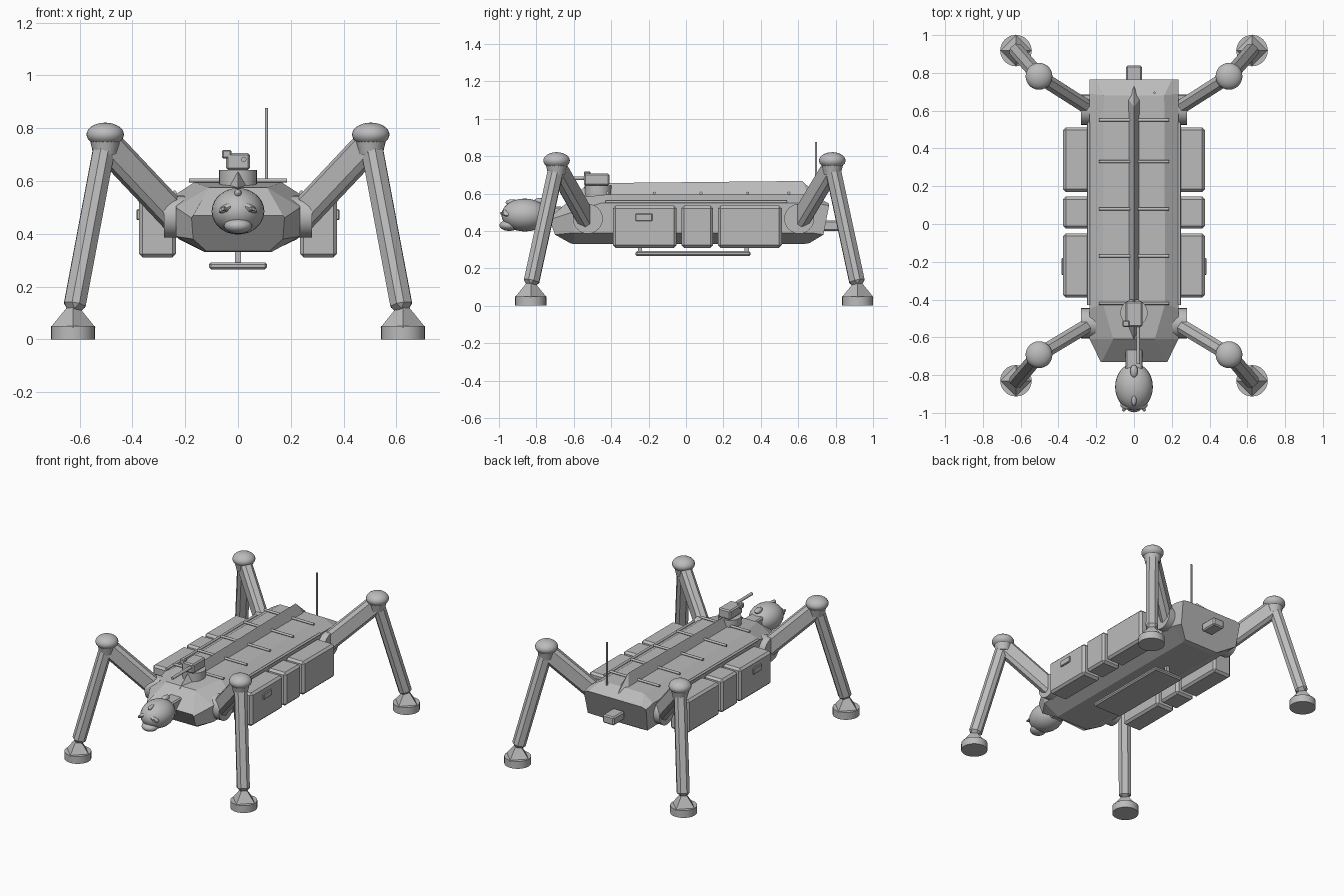
import bpy, bmesh, math
from mathutils import Vector, Matrix

if "Cube" in bpy.data.objects:
    bpy.data.objects.remove(bpy.data.objects["Cube"])

grey = bpy.data.materials.new("plain grey")
grey.diffuse_color = (0.5, 0.5, 0.5, 1)
grey.use_nodes = True
grey.node_tree.nodes["Principled BSDF"].inputs["Base Color"].default_value = grey.diffuse_color


def finish(name, bm, bevel=0, smooth=False):
    bmesh.ops.recalc_face_normals(bm, faces=bm.faces)
    me = bpy.data.meshes.new(name)
    bm.to_mesh(me)
    bm.free()
    me.materials.append(grey)
    ob = bpy.data.objects.new(name, me)
    bpy.context.collection.objects.link(ob)
    if bevel:
        mod = ob.modifiers.new("bevel", "BEVEL")
        mod.width, mod.segments = bevel, 1
    if smooth:
        bpy.ops.object.select_all(action="DESELECT")
        ob.select_set(True)
        bpy.context.view_layer.objects.active = ob
        bpy.ops.object.shade_smooth_by_angle(angle=math.radians(35))
    return ob


def box(name, lo, hi, bevel=0.0):
    lo, hi = Vector(lo), Vector(hi)
    bm = bmesh.new()
    bmesh.ops.create_cube(bm, size=1, matrix=Matrix.Translation((lo + hi) / 2)
                          @ Matrix.Diagonal((hi - lo).to_4d()))
    return finish(name, bm, bevel)


def rod(name, a, b, r1, r2=None, sides=12):
    a, b = Vector(a), Vector(b)
    d = b - a
    bm = bmesh.new()
    bmesh.ops.create_cone(bm, cap_ends=True, segments=sides, radius1=r1,
                          radius2=r1 if r2 is None else r2, depth=d.length,
                          matrix=Matrix.Translation((a + b) / 2)
                          @ d.to_track_quat("Z", "Y").to_matrix().to_4x4())
    return finish(name, bm, smooth=sides > 6)


def ball(name, c, r, rot=0.0, seg=28):
    bm = bmesh.new()
    bmesh.ops.create_uvsphere(bm, u_segments=seg, v_segments=seg // 2, radius=1,
                              matrix=Matrix.Translation(c) @ Matrix.Rotation(rot, 4, "Y")
                              @ Matrix.Diagonal((*r, 1)))
    return finish(name, bm, smooth=True)


def beam(name, a, b, wide, tall, bevel):
    """Rectangular strut: wide is level, tall lies in the upright plane."""
    a, b = Vector(a), Vector(b)
    w = (b - a).normalized()
    u = w.cross(Vector((0, 0, 1))).normalized()
    m = Matrix((u, w.cross(u), w)).transposed().to_4x4()
    bm = bmesh.new()
    bmesh.ops.create_cube(bm, size=1, matrix=Matrix.Translation((a + b) / 2) @ m
                          @ Matrix.Diagonal((wide, tall, (b - a).length, 1)))
    return finish(name, bm, bevel)


# faceted hull lofted from half sections (top, shoulder, chine, keel)
sections = [
    [(.17, -.73, .47), (.176, -.73, .46), (.17, -.70, .38), (.12, -.62, .335)],
    [(.11, -.61, .575), (.235, -.61, .50), (.235, -.60, .39), (.125, -.60, .33)],
    [(.165, -.42, .595), (.235, -.45, .55), (.235, -.45, .39), (.125, -.45, .33)],
    [(.16, .68, .595), (.235, .69, .55), (.235, .67, .39), (.125, .63, .33)],
    [(.20, .765, .545), (.235, .765, .535), (.225, .735, .38), (.13, .66, .335)],
]
bm = bmesh.new()
rings = []
for s in sections:
    full = s + [(-x, y, z) for x, y, z in reversed(s)]
    rings.append([bm.verts.new(p) for p in full])
for r, q in zip(rings, rings[1:]):
    for i in range(8):
        j = (i + 1) % 8
        bm.faces.new((r[i], r[j], q[j], q[i]))
bm.faces.new(rings[0])
bm.faces.new(rings[-1])
finish("hull", bm)

# gabled spine along the roof
bm = bmesh.new()
base = [bm.verts.new(p) for p in ((0, -.63, .56), (.03, -.54, .58), (.03, .66, .59),
                                  (0, .73, .57), (-.03, .66, .59), (-.03, -.54, .58))]
top = [bm.verts.new(p) for p in ((0, -.52, .655), (0, .62, .667))]
for f in ((base[0], base[1], top[0]), (base[1], base[2], top[1], top[0]),
          (base[2], base[3], top[1]), (base[3], base[4], top[1]),
          (base[4], base[5], top[0], top[1]), (base[5], base[0], top[0]), base):
    bm.faces.new(f)
finish("spine", bm)

# belly skid, rear box and aerial
box("belly_plate", (-.11, -.27, .265), (.11, .345, .292), .008)
for y in (-.245, .325):
    box("belly_post", (-.011, y - .011, .285), (.011, y + .011, .34))
box("rear_box", (-.043, .72, .40), (.043, .838, .457), .008)
rod("aerial", (.108, .695, .54), (.108, .695, .876), .006)

# roof turret with gun and sight
rod("turret_base", (0, -.47, .58), (0, -.47, .642), .072, sides=24)
box("gun_body", (-.045, -.545, .642), (.045, -.41, .706), .008)
box("gun_sight", (-.06, -.545, .685), (-.025, -.51, .718), .005)
rod("gun_barrel", (.022, -.53, .682), (.022, -.74, .682), .010)

# head, face and neck
box("neck", (-.045, -.78, .43), (.045, -.66, .53), .008)
ball("head", (0, -.862, .485), (.1, .125, .088))
ball("snout", (0, -.945, .43), (.053, .052, .03))
ball("brow_knob", (0, -.93, .553), (.014, .035, .016), seg=16)
ball("crest", (0, -.78, .558), (.02, .035, .018), seg=16)

for s in (-1, 1):
    ball("eye", (s * .042, -.957, .498), (.034, .025, .015), s * .5, 16)
    rod("whisker_horn", (s * .03, -.95, .49), (s * .058, -.99, .495), .014, .007, 8)

    # roof ribs and side rails
    for y in (-.42, -.17, .08, .33, .55):
        rod("roof_rib", (s * .02, y, .602), (s * .186, y, .602), .008)
    rod("side_rail", (s * .24, -.43, .556), (s * .24, .54, .556), .008)

    # side cases with a latch on the front one
    for y0, y1 in ((-.39, -.05), (-.025, .145), (.17, .512)):
        box("side_case", (s * .305 - .07, y0, .31), (s * .305 + .07, y1, .535), .014)
    box("case_latch", (s * .378 - .007, -.27, .452), (s * .378 + .007, -.18, .493), .004)

    # four legs: hip, thigh, knee, shin and foot
    for hip_y, knee_y, foot_y in ((-.525, -.692, -.83), (.605, .782, .918)):
        rod("hip", (s * .2, hip_y, .465), (s * .28, hip_y, .465), .08, sides=24)
        knee = (s * .503, knee_y, .745)
        beam("thigh", (s * .225, hip_y, .45), knee, .075, .115, .02)
        rod("knee_collar", (s * .503, knee_y, .70), (s * .503, knee_y, .765), .045, .06, 24)
        ball("knee_cap", (s * .503, knee_y, .776), (.071, .071, .045))
        beam("shin", knee, (s * .622, foot_y, .112), .078, .078, .02)
        rod("ankle", (s * .625, foot_y, .045), (s * .625, foot_y, .125), .085, .02, 4)
        rod("foot", (s * .625, foot_y, 0), (s * .625, foot_y, .05), .083, sides=32)
